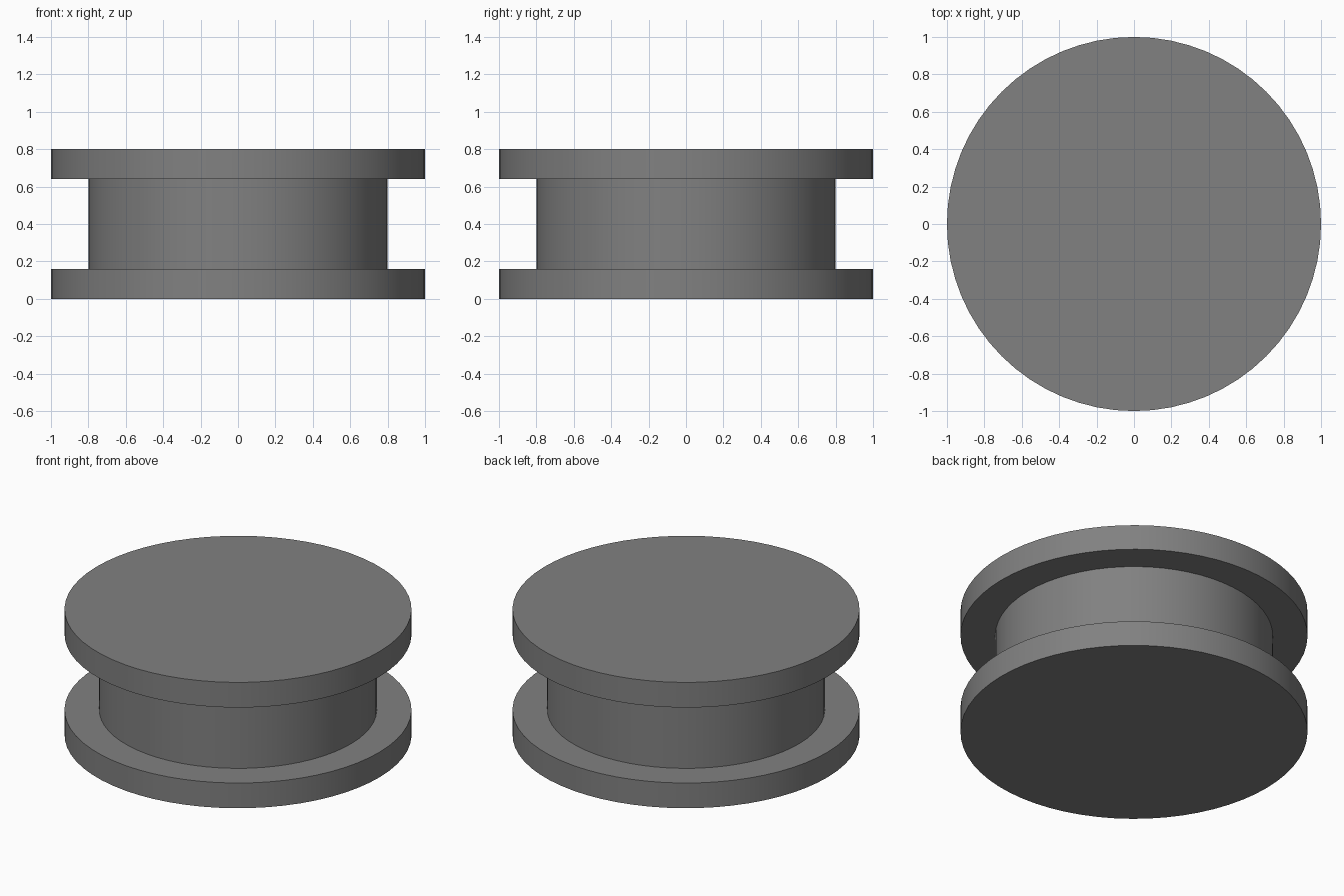
import bpy

if "Cube" in bpy.data.objects:
    bpy.data.objects.remove(bpy.data.objects["Cube"])

grey = bpy.data.materials.new("mid_grey")
grey.diffuse_color = (0.22, 0.22, 0.22, 1.0)
grey.use_nodes = True
grey.node_tree.nodes["Principled BSDF"].inputs["Base Color"].default_value = grey.diffuse_color


def disc(name, radius, z_low, z_high):
    """Upright smooth-sided cylinder between two heights."""
    bpy.ops.mesh.primitive_cylinder_add(
        vertices=64, radius=radius, depth=z_high - z_low,
        location=(0, 0, (z_low + z_high) / 2))
    part = bpy.context.object
    part.name = name
    part.data.materials.append(grey)
    bpy.ops.object.shade_smooth_by_angle()
    return part


# Two wide flanges joined by a narrower drum
disc("bottom_flange", 1.0, 0.0, 0.16)
disc("drum", 0.8, 0.16, 0.64)
disc("top_flange", 1.0, 0.64, 0.8)
